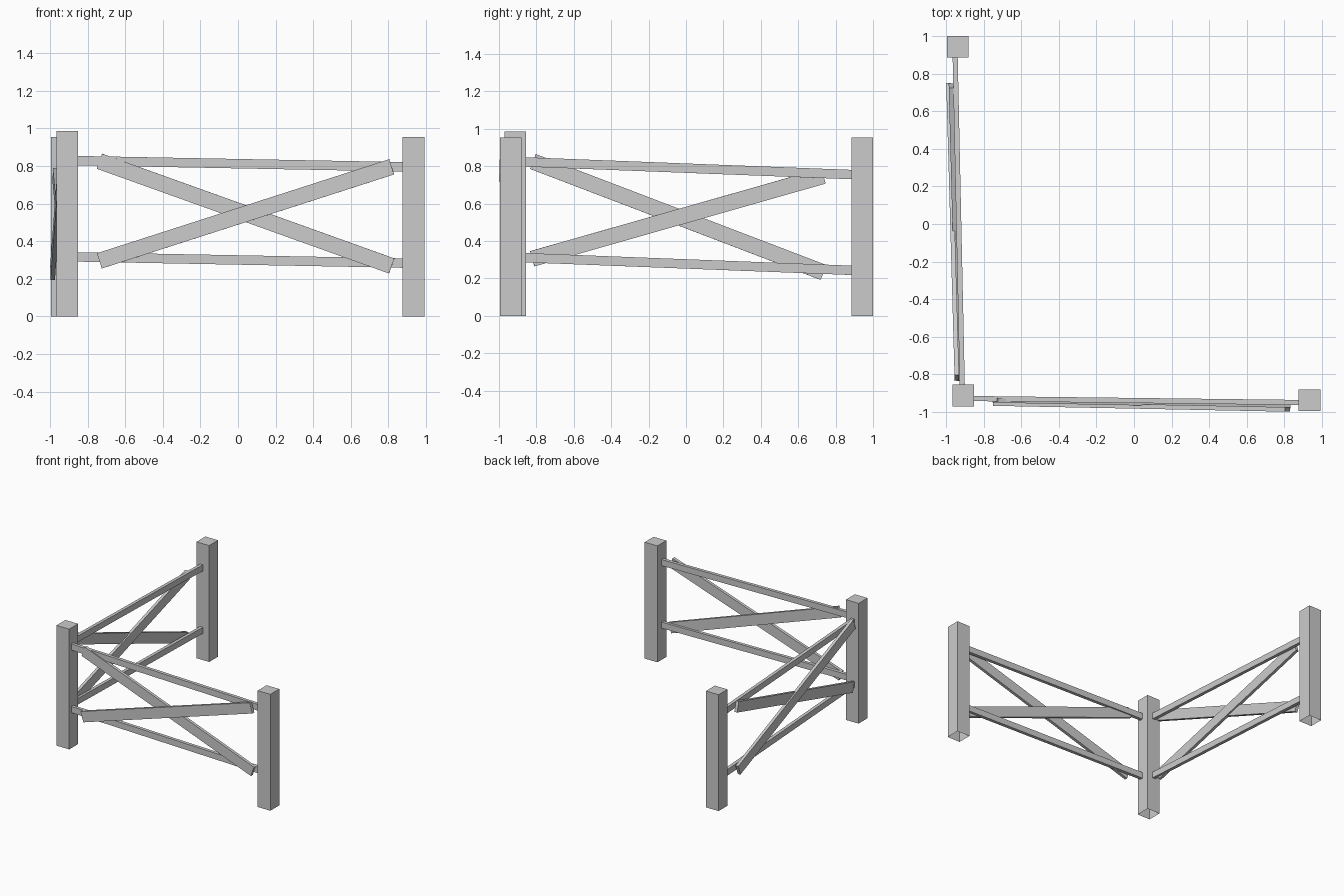
import bpy, bmesh
from mathutils import Vector, Matrix

if "Cube" in bpy.data.objects:
    bpy.data.objects.remove(bpy.data.objects["Cube"])


def box(name, matrix, open_bottom=False):
    bm = bmesh.new()
    bmesh.ops.create_cube(bm, size=1, matrix=matrix)
    if open_bottom:
        low = min(bm.faces, key=lambda f: f.calc_center_median().z)
        bmesh.ops.delete(bm, geom=[low], context='FACES_ONLY')
    me = bpy.data.meshes.new(name)
    bm.to_mesh(me)
    bm.free()
    ob = bpy.data.objects.new(name, me)
    bpy.context.collection.objects.link(ob)
    return ob


def post(name, x, y, h, w=0.115):
    box(name, Matrix.Translation((x, y, h / 2)) @ Matrix.Diagonal((w, w, h, 1)), True)


def beam(name, a, b, width, thick):
    """Plank from a to b: width stands upright, thick is horizontal."""
    a, b = Vector(a), Vector(b)
    along = (b - a).normalized()
    side = Vector((0, 0, 1)).cross(along).normalized()
    up = along.cross(side)
    rot = Matrix((along, side, up)).transposed().to_4x4()
    size = Matrix.Diagonal(((b - a).length, thick, width, 1))
    box(name, Matrix.Translation((a + b) / 2) @ rot @ size)


# Posts
post("corner_post", -0.908, -0.912, 0.985)
post("right_post", 0.933, -0.938, 0.953)
post("back_post", -0.938, 0.942, 0.953)

# Horizontal rails, upper and lower on each side
for label, dz in (("upper", 0), ("lower", -0.512)):
    beam(f"front_{label}_rail", (-0.86, -0.928, 0.828 + dz), (0.885, -0.949, 0.795 + dz), 0.05, 0.027)
    beam(f"left_{label}_rail", (-0.913, -0.865, 0.823 + dz), (-0.951, 0.895, 0.755 + dz), 0.05, 0.027)

# Crossed braces on the outer faces
beam("front_outer_brace", (-0.737, -0.955, 0.295), (0.817, -0.986, 0.795), 0.085, 0.024)
beam("front_inner_brace", (-0.737, -0.938, 0.825), (0.817, -0.968, 0.268), 0.085, 0.024)
beam("left_outer_brace", (-0.942, -0.818, 0.825), (-0.986, 0.735, 0.232), 0.085, 0.024)
beam("left_inner_brace", (-0.932, -0.822, 0.305), (-0.973, 0.735, 0.748), 0.085, 0.024)
